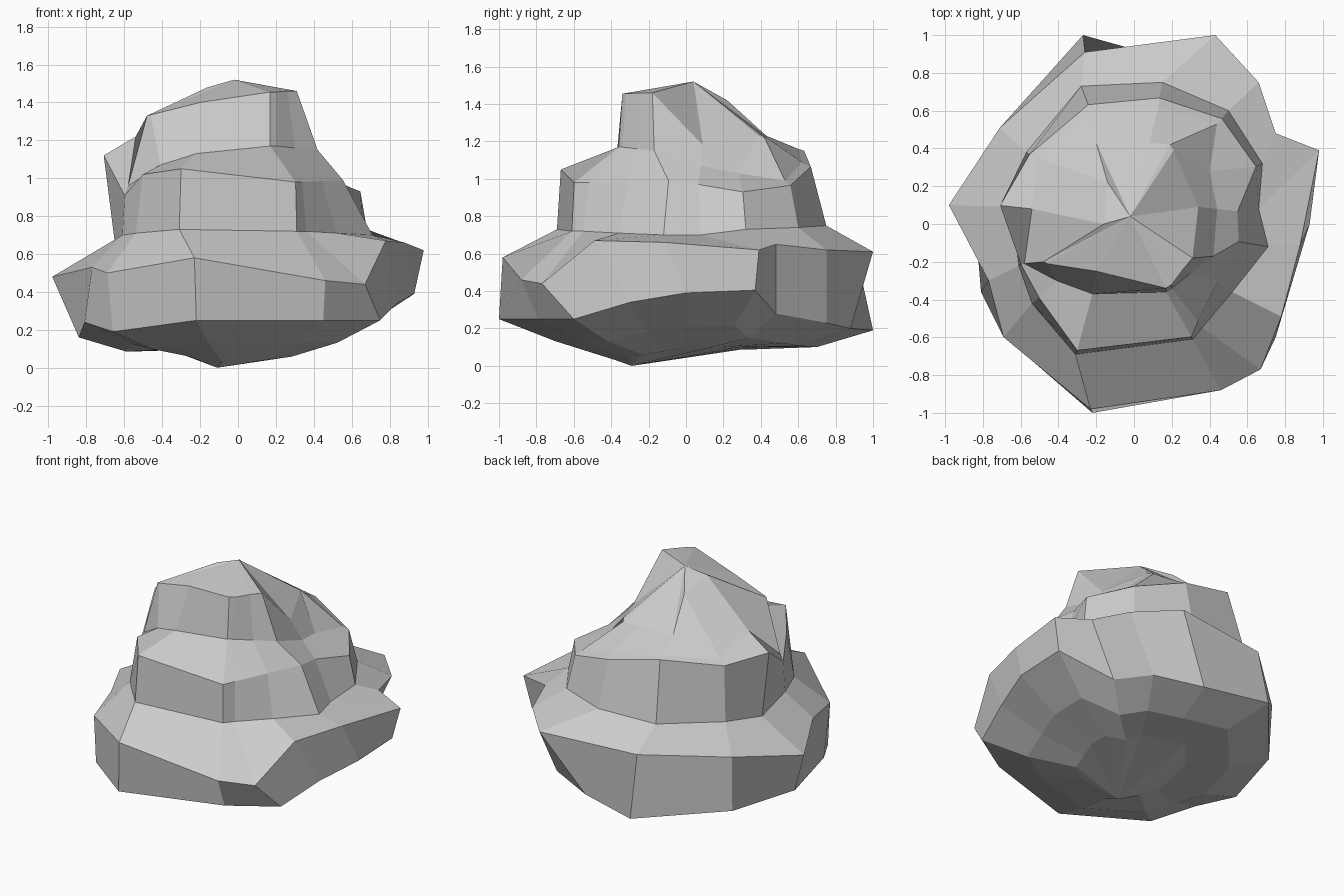
import bpy, bmesh


def fan(bm, ring, tip):
    t = bm.verts.new(tip)
    for i in range(len(ring)):
        bm.faces.new((ring[i - 1], ring[i], t))


# Wide base ledge: point on its lower rim, point on its upper rim
base = [
    (-.22, -1.0, .25, -.23, -.98, .58), (.45, -.79, .25, .46, -.88, .46),
    (.75, -.60, .25, .67, -.77, .44), (.84, -.30, .34, .78, -.49, .67),
    (.93, .00, .39, .88, -.11, .66), (.93, .37, .405, .98, .39, .62),
    (.57, .48, .28, .75, .48, .65), (.47, .75, .23, .66, .75, .62),
    (.16, .88, .20, .43, 1.0, .61), (-.27, 1.0, .19, -.26, .91, .60),
    (-.70, .49, .165, -.71, .51, .55), (-.84, .00, .16, -.98, .10, .48),
    (-.81, -.36, .24, -.77, -.30, .53), (-.66, -.62, .19, -.69, -.60, .50)]

# Middle step: x, y, low z, high z, scale of the upper rim
step = [
    (-.31, -.69, .73, 1.05, .97), (.31, -.61, .72, .98, .98),
    (.36, -.55, .72, .98, .94), (.52, -.36, .71, .985, .85),
    (.71, -.12, .70, .99, .78), (.66, .08, .70, .97, .83),
    (.68, .32, .73, .93, .95), (.50, .60, .74, .965, .93),
    (.15, .75, .75, 1.065, .89), (-.28, .73, .75, 1.15, .865),
    (-.57, .38, .71, 1.09, .97), (-.65, .09, .66, 1.12, 1.09),
    (-.61, -.22, .70, .91, .98), (-.54, -.42, .71, 1.02, .93)]

# Crown: point on its foot, point on its rim
crown = [
    (-.22, -.37, 1.13, -.20, -.25, 1.40), (.17, -.36, 1.17, .17, -.34, 1.455),
    (.20, -.34, 1.17, .20, -.32, 1.455), (.30, -.26, 1.16, .26, -.24, 1.46),
    (.42, -.17, 1.15, .31, -.18, 1.46), (.44, .08, 1.07, .34, .09, 1.18),
    (.40, .28, 1.03, .21, .39, 1.23), (.44, .53, .99, .19, .42, 1.22),
    (.13, .62, 1.09, .08, .43, 1.22), (-.23, .60, 1.16, -.20, .43, 1.23),
    (-.51, .35, 1.12, -.14, .22, 1.42), (-.54, .08, 1.22, -.16, 0, 1.48),
    (-.58, -.21, .96, -.48, -.20, 1.33), (-.41, -.30, 1.07, -.46, -.21, 1.335)]

# Rims from the ground up; the two lowest round off the underside
lower_rim = [p[:3] for p in base]
levels = [
    [(x * .38, y * .38, .1 + .18 * min(0, y * .38)) for x, y, z in lower_rim],
    [(x * .7, y * .7, z * .53) for x, y, z in lower_rim],
    lower_rim,
    [p[3:] for p in base],
    [(x, y, lo) for x, y, lo, hi, s in step],
    [(x * s, y * s, hi) for x, y, lo, hi, s in step],
    [p[:3] for p in crown],
    [p[3:] for p in crown]]

# Rock: one loft through all rims, closed by a shallow underside and a peak
bm = bmesh.new()
rings = [[bm.verts.new(p) for p in level] for level in levels]
for a, b in zip(rings, rings[1:]):
    for i in range(len(a)):
        bm.faces.new((a[i - 1], a[i], b[i], b[i - 1]))
fan(bm, rings[0], (-.11, -.29, 0))
fan(bm, rings[-1], (-.02, .04, 1.52))
bmesh.ops.recalc_face_normals(bm, faces=bm.faces)
mesh = bpy.data.meshes.new("rock")
bm.to_mesh(mesh)
bm.free()
bpy.context.collection.objects.link(bpy.data.objects.new("rock", mesh))
